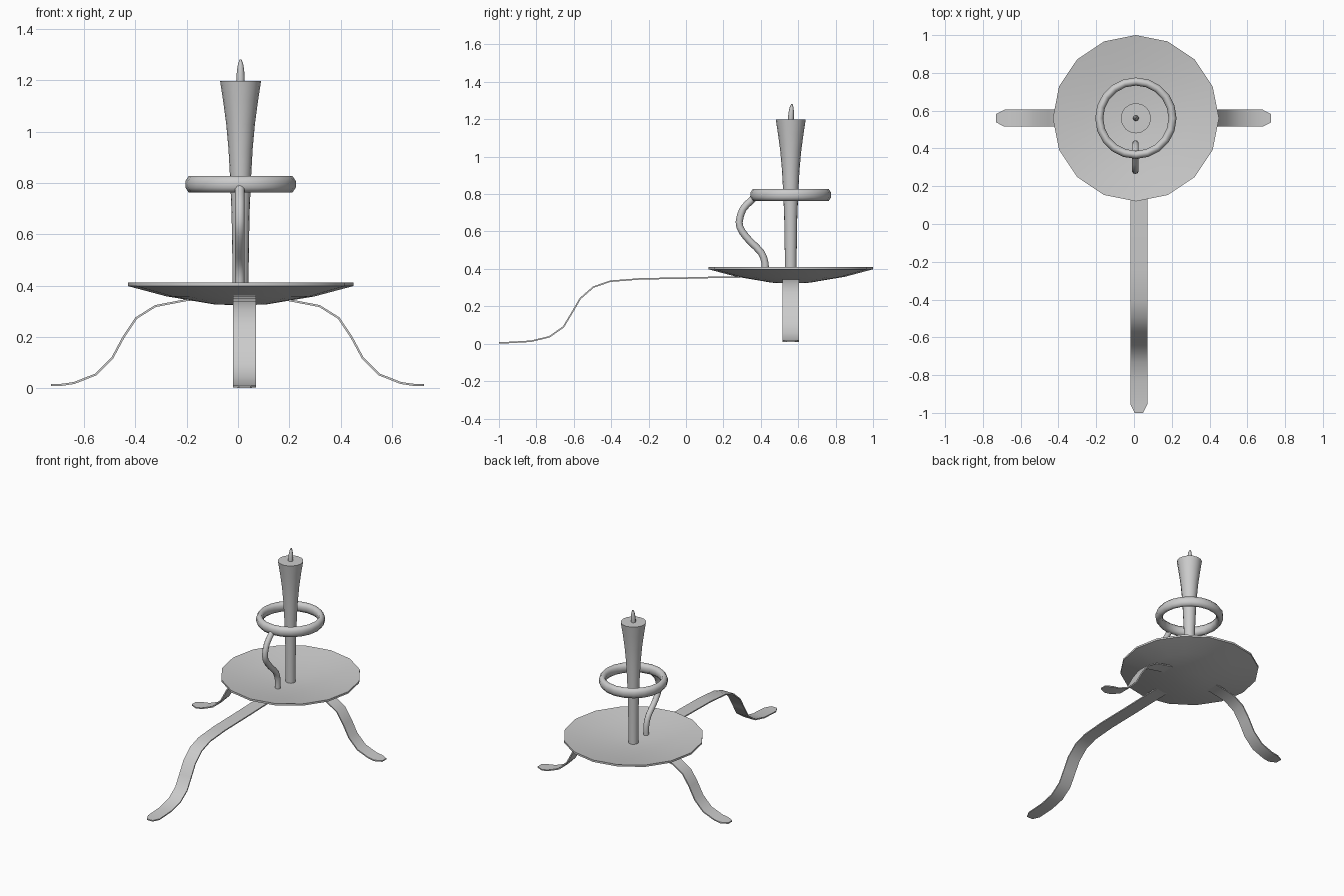
import bpy, bmesh, math
from mathutils import Vector

if "Cube" in bpy.data.objects:
    bpy.data.objects.remove(bpy.data.objects["Cube"])

# Single grey metal colour
metal = bpy.data.materials.new("grey metal")
metal.use_nodes = True
grey = (0.6, 0.6, 0.6, 1)
metal.diffuse_color = grey
metal.node_tree.nodes["Principled BSDF"].inputs["Base Color"].default_value = grey

CENTRE = Vector((0.01, 0.56, 0))


def finish(bm, name, angle=40):
    bmesh.ops.recalc_face_normals(bm, faces=bm.faces)
    mesh = bpy.data.meshes.new(name)
    bm.to_mesh(mesh)
    bm.free()
    mesh.materials.append(metal)
    obj = bpy.data.objects.new(name, mesh)
    bpy.context.collection.objects.link(obj)
    bpy.ops.object.select_all(action='DESELECT')
    obj.select_set(True)
    bpy.context.view_layer.objects.active = obj
    bpy.ops.object.shade_smooth_by_angle(angle=math.radians(angle))
    return obj


def skin(bm, rings, closed=False):
    """Bridge equal-sized rings of points, capping the ends of open tubes."""
    loops = [[bm.verts.new(p) for p in ring] for ring in rings]
    pairs = list(zip(loops, loops[1:]))
    if closed:
        pairs.append((loops[-1], loops[0]))
    for a, b in pairs:
        for i in range(len(a)):
            j = (i + 1) % len(a)
            bm.faces.new((a[i], a[j], b[j], b[i]))
    if not closed:
        bm.faces.new(loops[0])
        bm.faces.new(loops[-1])


def lathe(name, profile, sides=16, lean=0, angle=40):
    """Turn a (radius, height) profile around the holder's axis."""
    rings = []
    for k, (r, z) in enumerate(profile):
        shift = Vector((0, lean * k, z))
        rings.append([CENTRE + shift + Vector((r * math.cos(t), r * math.sin(t), 0))
                      for t in (math.tau * i / sides for i in range(sides))])
    bm = bmesh.new()
    skin(bm, rings)
    return finish(bm, name, angle)


def smooth_path(points, steps):
    """Catmull-Rom curve through 2D points."""
    pts = [Vector(p) for p in points]
    pts = [2 * pts[0] - pts[1]] + pts + [2 * pts[-1] - pts[-2]]
    out = []
    for a, b, c, d in zip(pts, pts[1:], pts[2:], pts[3:]):
        for s in range(steps):
            t = s / steps
            out.append((2 * b + (c - a) * t + (2 * a - 5 * b + 4 * c - d) * t ** 2
                        + (3 * b - a - 3 * c + d) * t ** 3) / 2)
    return out + [pts[-2]]


# Shallow dish and candle with flared top
lathe("dish", [(0.02, 0.324), (0.1, 0.326), (0.29, 0.358), (0.44, 0.398),
               (0.44, 0.411), (0.29, 0.385), (0.1, 0.367), (0.02, 0.365)])
lathe("candle", [(0.031, 0.345), (0.032, 0.5), (0.035, 0.68), (0.041, 0.82),
                 (0.047, 0.93), (0.056, 1.03), (0.068, 1.12), (0.08, 1.198)])
lathe("flame", [(0.015, 1.19), (0.016, 1.215), (0.014, 1.24),
                (0.010, 1.265), (0.004, 1.281)], sides=8, lean=0.0015, angle=60)

# Hand ring with an upright oval section
bm = bmesh.new()
hoops = []
for i in range(20):
    t = math.tau * i / 20
    out = Vector((math.cos(t), math.sin(t), 0))
    hoop = []
    for k in range(8):
        s = math.tau * (k + 0.5) / 8
        hoop.append(CENTRE + out * (0.194 + 0.023 * math.cos(s))
                    + Vector((0, 0, 0.795 + 0.034 * math.sin(s))))
    hoops.append(hoop)
skin(bm, hoops, closed=True)
finish(bm, "hand_ring", 60)

# Curved stem carrying the ring
path = smooth_path([(0.423, 0.35), (0.423, 0.43), (0.40, 0.49), (0.345, 0.545),
                    (0.30, 0.60), (0.284, 0.65), (0.305, 0.72), (0.345, 0.762),
                    (0.375, 0.795)], 2)
bm = bmesh.new()
rings = []
for i, p in enumerate(path):
    d = (path[min(i + 1, len(path) - 1)] - path[max(i - 1, 0)]).normalized()
    side = Vector((0, -d.y, d.x))
    rings.append([Vector((0.007, p.x, p.y)) + 0.019 * (
        side * math.cos(t) + Vector((math.sin(t), 0, 0)))
        for t in (math.tau * k / 10 for k in range(10))])
skin(bm, rings)
finish(bm, "ring_stem", 60)


def leg(name, origin, direction, points, half=0.045):
    """Thin strap following (distance, height) points, narrowed at the toe."""
    u = Vector(direction)
    across = Vector((-u.y, u.x, 0))
    toe = points[0]
    knee = (toe[0] - 0.045, toe[1] + 0.001)
    stations = [Vector(toe), Vector(knee)] + [Vector(p) for p in points[1:]]
    rings = []
    for i, p in enumerate(stations):
        d = (stations[min(i + 1, len(stations) - 1)] - stations[max(i - 1, 0)]).normalized()
        up = (u * -d.y + Vector((0, 0, d.x))) * 0.004
        w = across * (0.022 if i == 0 else half)
        c = Vector(origin) + u * p.x + Vector((0, 0, p.y))
        rings.append([c - w - up, c + w - up, c + w + up, c - w + up])
    bm = bmesh.new()
    skin(bm, rings)
    finish(bm, name, 35)


# Long front leg and two matching side legs
leg("front_leg", (0.026, 0, 0), (0, -1, 0),
    [(1.0, 0.005), (0.83, 0.013), (0.73, 0.037), (0.655, 0.09), (0.61, 0.165),
     (0.565, 0.242), (0.495, 0.303), (0.405, 0.334), (0.24, 0.347),
     (0.0, 0.351), (-0.2, 0.356), (-0.34, 0.357)])
for name, sign in (("left_leg", 1), ("right_leg", -1)):
    leg(name, (-0.002, 0.56, 0), (sign, 0, 0),
        [(0.728, 0.012), (0.637, 0.02), (0.553, 0.053), (0.488, 0.118),
         (0.445, 0.198), (0.395, 0.273), (0.32, 0.32), (0.2, 0.343), (0.13, 0.347)])
